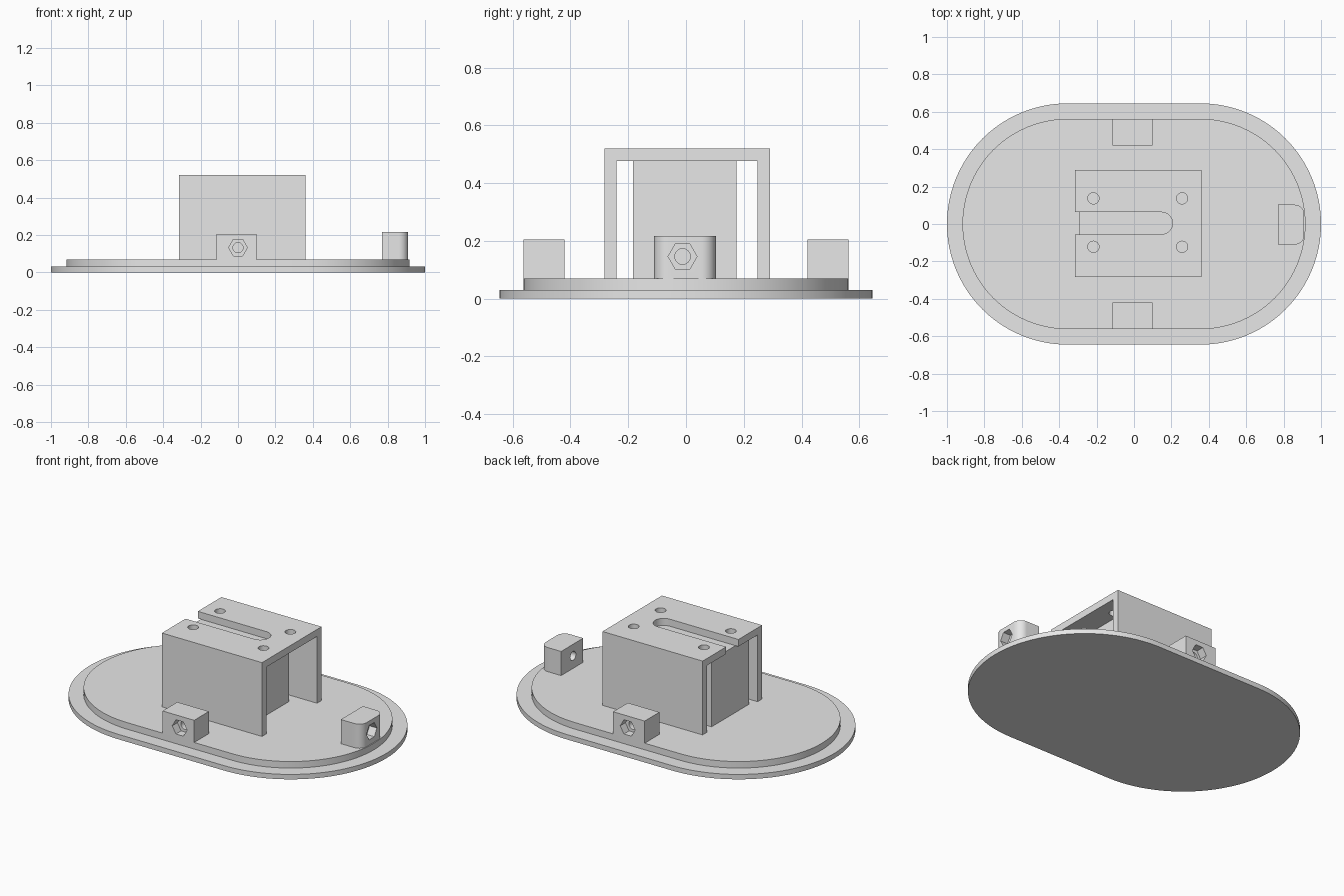
import bpy, bmesh, math

if "Cube" in bpy.data.objects:
    bpy.data.objects.remove(bpy.data.objects["Cube"])

grey = bpy.data.materials.new("plain grey")
grey.diffuse_color = (0.8, 0.8, 0.8, 1)
grey.use_nodes = True
grey.node_tree.nodes["Principled BSDF"].inputs["Base Color"].default_value = grey.diffuse_color

# How a 2D profile (a, b) and extrusion height h map to 3D
AXES = {"X": lambda a, b, h: (h, a, b),
        "Y": lambda a, b, h: (a, h, b),
        "Z": lambda a, b, h: (a, b, h)}


def prism(name, pts, h0, h1, axis="Z"):
    """Extrude a closed 2D profile between h0 and h1 along an axis."""
    bm = bmesh.new()
    place = AXES[axis]
    low = [bm.verts.new(place(a, b, h0)) for a, b in pts]
    high = [bm.verts.new(place(a, b, h1)) for a, b in pts]
    bm.faces.new(low)
    bm.faces.new(high)
    n = len(pts)
    for i in range(n):
        j = (i + 1) % n
        bm.faces.new((low[i], low[j], high[j], high[i]))
    bmesh.ops.recalc_face_normals(bm, faces=bm.faces[:])
    mesh = bpy.data.meshes.new(name)
    bm.to_mesh(mesh)
    bm.free()
    mesh.materials.append(grey)
    obj = bpy.data.objects.new(name, mesh)
    bpy.context.collection.objects.link(obj)
    return obj


def arc(cx, cy, r, start, end, n):
    steps = [math.radians(start + (end - start) * i / n) for i in range(n + 1)]
    return [(cx + r * math.cos(t), cy + r * math.sin(t)) for t in steps]


def circle(cx, cy, r, n=32):
    return arc(cx, cy, r, 0, 360, n)[:-1]


def rect(x0, x1, y0, y1):
    return [(x0, y0), (x1, y0), (x1, y1), (x0, y1)]


def stadium(c, r):
    return arc(c, 0, r, -90, 90, 48) + arc(-c, 0, r, 90, 270, 48)


def activate(obj):
    bpy.ops.object.select_all(action="DESELECT")
    obj.select_set(True)
    bpy.context.view_layer.objects.active = obj


def cut(obj, cutters):
    """Subtract the cutters, then remove them."""
    activate(obj)
    for c in cutters:
        c.hide_render = True
        mod = obj.modifiers.new("cut", "BOOLEAN")
        mod.operation = "DIFFERENCE"
        mod.solver = "EXACT"
        mod.object = c
        bpy.ops.object.modifier_apply(modifier=mod.name)
        bpy.data.objects.remove(c)


# Stepped oval base
FLOOR = 0.07
parts = [prism("base_flange", stadium(0.355, 0.645), 0, 0.03),
         prism("base_step", stadium(0.355, 0.562), 0.03, FLOOR)]

# Bridge: two side walls and a top plate
x0, x1 = -0.315, 0.36
y0, y1 = -0.283, 0.29
top, under, wall = 0.52, 0.477, 0.043
bridge = prism("bridge", [(y0, FLOOR), (y0 + wall, FLOOR), (y0 + wall, under),
                          (y1 - wall, under), (y1 - wall, FLOOR), (y1, FLOOR),
                          (y1, top), (y0, top)], x0, x1, "X")

# Open slot and four screw holes in the top plate
slot = [(x0 - 0.1, -0.055)] + arc(0.147, 0.004, 0.059, -90, 90, 16) + [(x0 - 0.1, 0.063)]
cutters = [prism("slot_cutter", slot, under - 0.03, top + 0.1)]
for hx in (-0.217, 0.257):
    for hy in (-0.122, 0.137):
        cutters.append(prism("hole_cutter", circle(hx, hy, 0.03), under - 0.03, top + 0.1))
cut(bridge, cutters)
parts.append(bridge)

# Solid core under the bridge
parts.append(prism("core_block", rect(-0.295, 0.22, -0.183, 0.175), FLOOR, under))


def bolt_cutters(a, b, outer, side, axis):
    """Through hole plus hexagonal nut pocket on the outer face."""
    return [prism("bolt_cutter", circle(a, b, 0.027), outer - 0.3 * side,
                  outer + 0.1 * side, axis),
            prism("nut_cutter", circle(a, b, 0.05, 6), outer - 0.05 * side,
                  outer + 0.1 * side, axis)]


# Front and back fixing lugs
for name, side in (("front_lug", -1), ("back_lug", 1)):
    ya, yb = sorted((side * 0.42, side * 0.562))
    lug = prism(name, rect(-0.115, 0.098, ya, yb), FLOOR, 0.205)
    cut(lug, bolt_cutters(0, 0.132, side * 0.562, side, "Y"))
    parts.append(lug)

# End lug with rounded outer corners
outline = ([(0.77, -0.11)] + arc(0.86, -0.06, 0.05, -90, 0, 10)
           + arc(0.86, 0.053, 0.05, 0, 90, 10) + [(0.77, 0.103)])
end_lug = prism("end_lug", outline, FLOOR, 0.217)
cut(end_lug, bolt_cutters(-0.012, 0.146, 0.91, 1, "X"))
parts.append(end_lug)

# Smooth curved walls, crisp edges
for obj in parts:
    activate(obj)
    bpy.ops.object.shade_smooth_by_angle(angle=math.radians(30))
